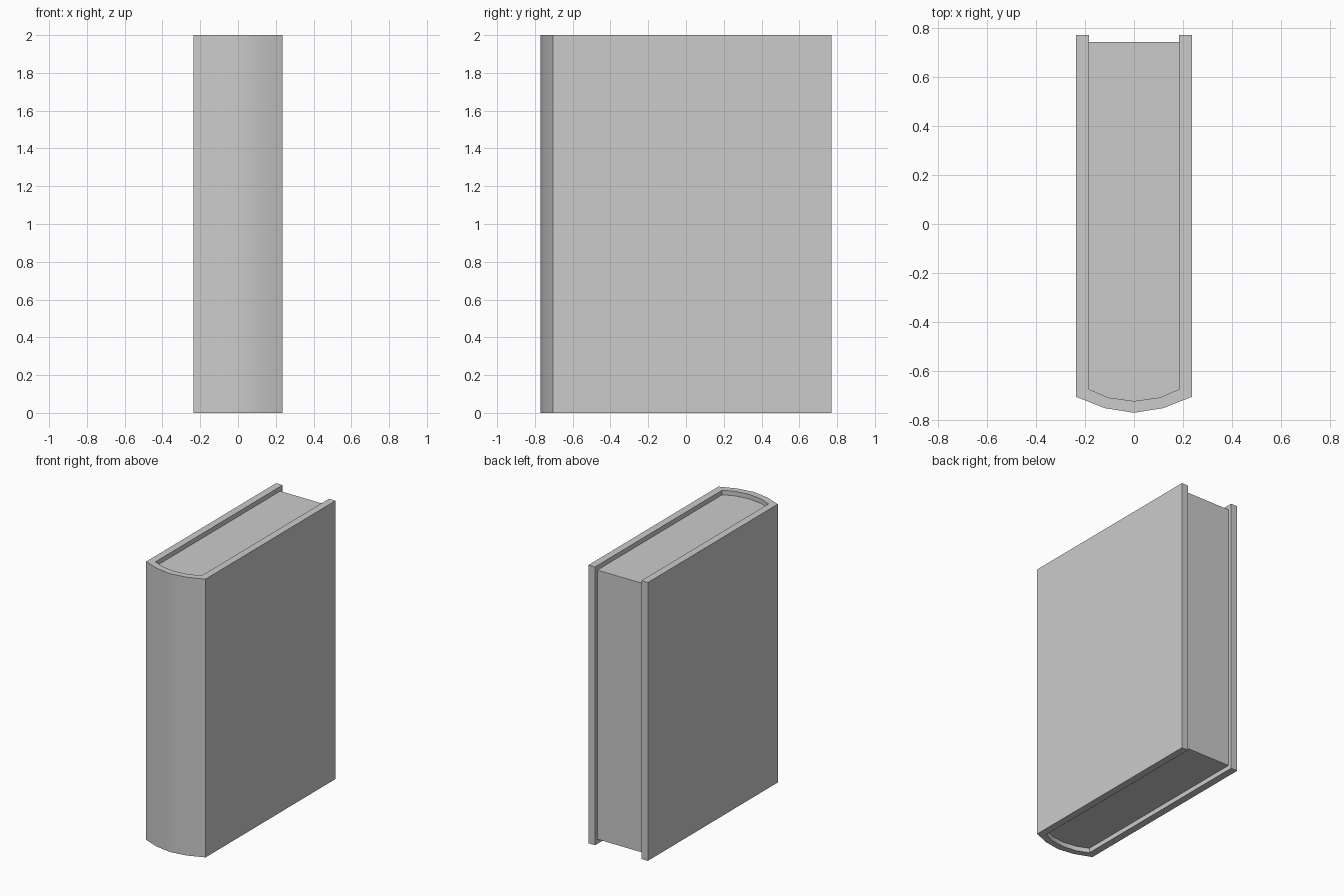
import bpy, bmesh, math

if "Cube" in bpy.data.objects:
    bpy.data.objects.remove(bpy.data.objects["Cube"])


def mirrored(half):
    """Half profile from centre line to right side -> full left-to-right profile."""
    return [(-x, y) for x, y in reversed(half) if x > 0] + half


def extrude_profile(name, points, z0, z1):
    bm = bmesh.new()
    face = bm.faces.new([bm.verts.new((x, y, z0)) for x, y in points])
    ext = bmesh.ops.extrude_face_region(bm, geom=[face])
    top = [v for v in ext["geom"] if isinstance(v, bmesh.types.BMVert)]
    bmesh.ops.translate(bm, verts=top, vec=(0, 0, z1 - z0))
    bmesh.ops.recalc_face_normals(bm, faces=bm.faces[:])
    mesh = bpy.data.meshes.new(name)
    bm.to_mesh(mesh)
    bm.free()
    obj = bpy.data.objects.new(name, mesh)
    bpy.context.collection.objects.link(obj)
    bpy.context.view_layer.objects.active = obj
    obj.select_set(True)
    bpy.ops.object.shade_smooth_by_angle(angle=math.radians(30))
    obj.select_set(False)
    return obj


BACK, PAGE_BACK, RECESS = 0.77, 0.743, 0.033

# Rounded spine profiles, centre to right, ending at the back edge
outer = [(0, -0.77), (0.12, -0.751), (0.236, -0.705)]
inner = [(0, -0.722), (0.104, -0.708), (0.184, -0.674)]

# Cover: both boards and the rounded spine in one U-shaped shell
cover_profile = (mirrored(outer + [(0.236, BACK)])
                 + mirrored(inner + [(0.184, BACK)])[::-1])
extrude_profile("book_cover", cover_profile, 0, 2)

# Pages: block filling the shell, recessed at top, bottom and back
extrude_profile("page_block", mirrored(inner + [(0.184, PAGE_BACK)]), RECESS, 2 - RECESS)
